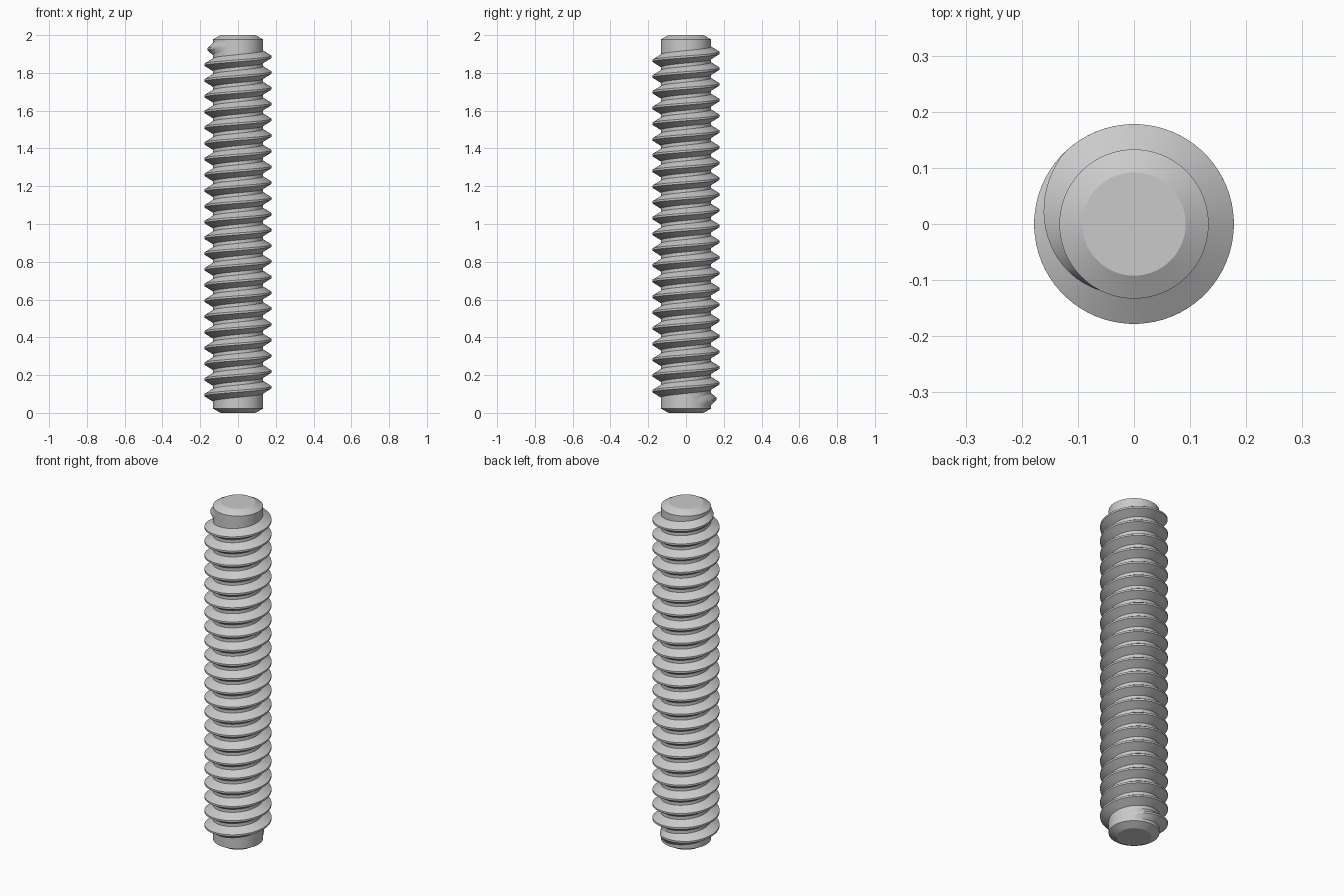
import bpy
import bmesh
import math

cube = bpy.data.objects.get("Cube")
if cube:
    bpy.data.objects.remove(cube)

ROOT, CREST = 0.133, 0.178      # core and outer radius
PITCH, TURNS = 0.0833, 22.6
START = math.radians(27)        # angle where the thread begins
FADE = 0.3                      # run-in and run-out, in turns
STEPS = 72                      # segments per turn

steel = bpy.data.materials.new("grey steel")
steel.use_nodes = True
colour = (0.59, 0.59, 0.59, 1)
steel.diffuse_color = colour
steel.node_tree.nodes["Principled BSDF"].inputs["Base Color"].default_value = colour


def add_object(name, bm):
    bmesh.ops.recalc_face_normals(bm, faces=bm.faces)
    mesh = bpy.data.meshes.new(name)
    bm.to_mesh(mesh)
    bm.free()
    mesh.materials.append(steel)
    obj = bpy.data.objects.new(name, mesh)
    bpy.context.collection.objects.link(obj)
    bpy.ops.object.select_all(action="DESELECT")
    obj.select_set(True)
    bpy.context.view_layer.objects.active = obj
    bpy.ops.object.shade_smooth_by_angle(angle=math.radians(25))


def polar(r, angle, z):
    return (r * math.cos(angle), r * math.sin(angle), z)


def skin(bm, rings):
    """Join neighbouring rows of points and cap both ends."""
    rows = [[bm.verts.new(p) for p in ring] for ring in rings]
    for a, b in zip(rows, rows[1:]):
        for i in range(len(a)):
            j = (i + 1) % len(a)
            bm.faces.new((a[i], a[j], b[j], b[i]))
    bm.faces.new(rows[0])
    bm.faces.new(rows[-1])


# Chamfered core rod
core = bmesh.new()
profile = [(0.092, 0), (ROOT, 0.023), (ROOT, 1.977), (0.092, 2)]
skin(core, [[polar(r, math.tau * i / 96, z) for i in range(96)] for r, z in profile])
add_object("core_rod", core)

# Right-handed helical thread, tapering into the core at both ends
thread = bmesh.new()
half_base, half_crest, inner = PITCH * 0.41, PITCH / 16, ROOT - 0.002
count = round(TURNS * STEPS)
sections = []
for k in range(count + 1):
    turn = TURNS * k / count
    angle = START + math.tau * turn
    z = 1 + PITCH * (turn - TURNS / 2)
    height = min(1, turn / FADE, (TURNS - turn) / FADE)
    outer = ROOT + (CREST - ROOT) * height
    sections.append([polar(inner, angle, z - half_base),
                     polar(outer, angle, z - half_crest),
                     polar(outer, angle, z + half_crest),
                     polar(inner, angle, z + half_base)])
skin(thread, sections)
add_object("helical_thread", thread)
